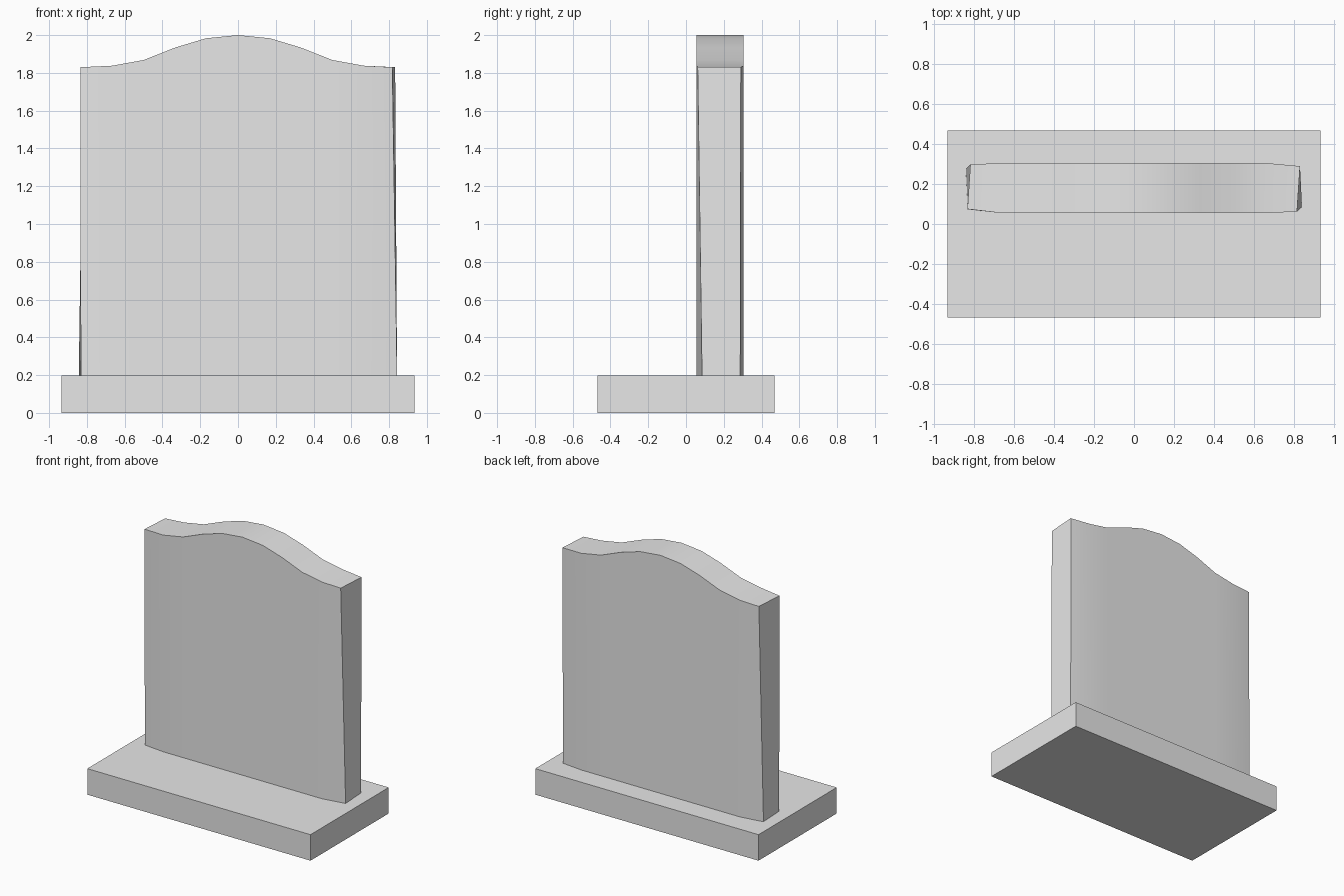
import bpy
import bmesh

if "Cube" in bpy.data.objects:
    bpy.data.objects.remove(bpy.data.objects["Cube"])

stone = bpy.data.materials.new("light grey stone")
stone.diffuse_color = (0.8, 0.8, 0.8, 1)
stone.use_nodes = True
stone.node_tree.nodes["Principled BSDF"].inputs["Base Color"].default_value = stone.diffuse_color


def make_object(name, bm):
    bmesh.ops.recalc_face_normals(bm, faces=bm.faces)
    mesh = bpy.data.meshes.new(name)
    bm.to_mesh(mesh)
    bm.free()
    mesh.materials.append(stone)
    obj = bpy.data.objects.new(name, mesh)
    bpy.context.collection.objects.link(obj)
    return obj


# Rectangular plinth
bm = bmesh.new()
bmesh.ops.create_cube(bm, size=1)
for v in bm.verts:
    v.co.x *= 1.87
    v.co.y *= 0.936
    v.co.z = (v.co.z + 0.5) * 0.197
make_object("plinth", bm)

# Upright slab: columns along x under a wavy top, with slightly twisted ends
crest = [2.0, 1.983, 1.935, 1.868, 1.838, 1.83]   # centre to edge
xs = [0, 0.17, 0.33, 0.5, 0.665]
FRONT, BACK, FOOT = 0.055, 0.305, 0.197
bm = bmesh.new()
columns = []
for i in range(-5, 6):
    k = abs(i)
    side = 1 if i > 0 else -1
    top = crest[k]
    if k < 5:
        x = side * xs[k]
        ring = [(x, FRONT, FOOT), (x, BACK, FOOT), (x, BACK, top), (x, FRONT, top)]
    elif i > 0:
        ring = [(0.842, 0.085, FOOT), (0.83, 0.287, FOOT),
                (0.832, 0.29, top), (0.817, 0.062, top)]
    else:
        ring = [(-0.832, 0.073, FOOT), (-0.843, 0.277, FOOT),
                (-0.82, 0.299, top), (-0.835, 0.075, top)]
    columns.append([bm.verts.new(p) for p in ring])
for a, b in zip(columns, columns[1:]):
    for j in range(4):
        n = (j + 1) % 4
        bm.faces.new((a[j], a[n], b[n], b[j]))
bm.faces.new(columns[0])
bm.faces.new(columns[-1])
slab = make_object("headstone_slab", bm)

# Smooth the crest while keeping the corners sharp
bpy.context.view_layer.objects.active = slab
slab.select_set(True)
bpy.ops.object.shade_smooth_by_angle(angle=0.52)
